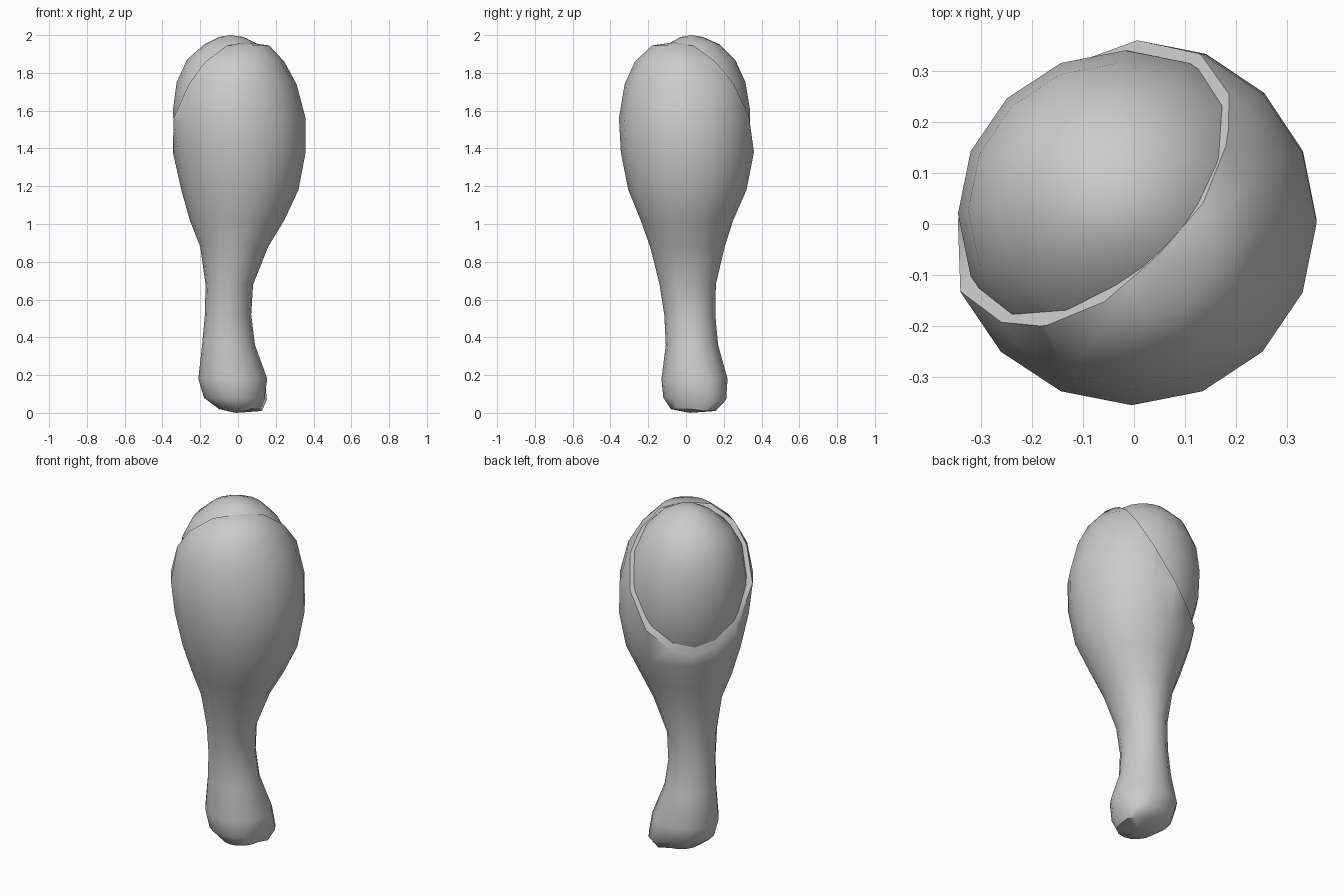
import bpy, bmesh
from math import cos, sin, tau
from mathutils import Vector

if "Cube" in bpy.data.objects:
    bpy.data.objects.remove(bpy.data.objects["Cube"])


def loft(name, rings, bottom, top, sides=16):
    """Closed loft through elliptical rings given as (z, xmin, xmax, ymin, ymax)."""
    bm = bmesh.new()
    loops = []
    for z, x0, x1, y0, y1 in rings:
        cx, cy, rx, ry = (x0 + x1) / 2, (y0 + y1) / 2, (x1 - x0) / 2, (y1 - y0) / 2
        loops.append([bm.verts.new((cx + rx * cos(tau * i / sides),
                                    cy + ry * sin(tau * i / sides), z))
                      for i in range(sides)])
    for a, b in zip(loops, loops[1:]):
        for i in range(sides):
            j = (i + 1) % sides
            bm.faces.new((a[i], a[j], b[j], b[i]))
    lo, hi = bm.verts.new(bottom), bm.verts.new(top)
    for i in range(sides):
        j = (i + 1) % sides
        bm.faces.new((lo, loops[0][j], loops[0][i]))
        bm.faces.new((hi, loops[-1][i], loops[-1][j]))
    mesh = bpy.data.meshes.new(name)
    obj = bpy.data.objects.new(name, mesh)
    bpy.context.collection.objects.link(obj)
    return obj, bm


def finish(obj, bm, angle):
    bmesh.ops.recalc_face_normals(bm, faces=bm.faces)
    bm.to_mesh(obj.data)
    bm.free()
    bpy.ops.object.select_all(action='DESELECT')
    obj.select_set(True)
    bpy.context.view_layer.objects.active = obj
    bpy.ops.object.shade_smooth_by_angle(angle=angle)


# Outer skin: knuckle, neck and swollen body
skin, bm = loft("skin_and_bone", [
    (0.02, -0.10, 0.11, -0.08, 0.14),
    (0.08, -0.18, 0.14, -0.12, 0.20),
    (0.18, -0.21, 0.155, -0.13, 0.22),
    (0.36, -0.19, 0.09, -0.107, 0.17),
    (0.52, -0.175, 0.07, -0.115, 0.155),
    (0.68, -0.172, 0.08, -0.14, 0.158),
    (0.88, -0.20, 0.16, -0.19, 0.205),
    (1.02, -0.255, 0.245, -0.24, 0.25),
    (1.18, -0.30, 0.32, -0.305, 0.32),
    (1.38, -0.345, 0.358, -0.345, 0.36),
    (1.56, -0.367, 0.358, -0.355, 0.36),
    (1.74, -0.33, 0.31, -0.325, 0.33),
    (1.86, -0.25, 0.245, -0.27, 0.24),
    (1.945, -0.12, 0.165, -0.18, 0.10),
], (-0.01, 0.02, 0.0), (0.03, -0.04, 1.965))

# Pull the flat heel corner out of the knuckle
for v in bm.verts:
    if v.co.z < 0.1 and v.co.x > 0.04 and v.co.y > 0.06:
        v.co += Vector((0.025, 0.025, -0.01))

# Slanted cut that opens the skin at the upper back left
slope = Vector((-0.707, 0.707, 0.56))
point = Vector((-0.24, 0.24, 1.22))
cut = bmesh.ops.bisect_plane(bm, geom=bm.verts[:] + bm.edges[:] + bm.faces[:],
                             plane_co=point, plane_no=slope, clear_outer=True)
rim = [e for e in cut["geom_cut"] if isinstance(e, bmesh.types.BMEdge)]
bmesh.ops.edgeloop_fill(bm, edges=rim)
finish(skin, bm, 0.9)

# Exposed meat dome, slightly inset from the skin rim
meat, bm = loft("exposed_meat", [
    (1.10, -0.22, 0.22, -0.22, 0.22),
    (1.28, -0.295, 0.29, -0.28, 0.305),
    (1.44, -0.335, 0.31, -0.30, 0.34),
    (1.60, -0.345, 0.31, -0.30, 0.34),
    (1.75, -0.325, 0.26, -0.26, 0.315),
    (1.87, -0.27, 0.19, -0.19, 0.26),
    (1.95, -0.18, 0.11, -0.10, 0.18),
    (1.99, -0.10, 0.03, -0.03, 0.09),
], (0, 0, 1.05), (-0.04, 0.03, 2.0))
finish(meat, bm, 1.2)
